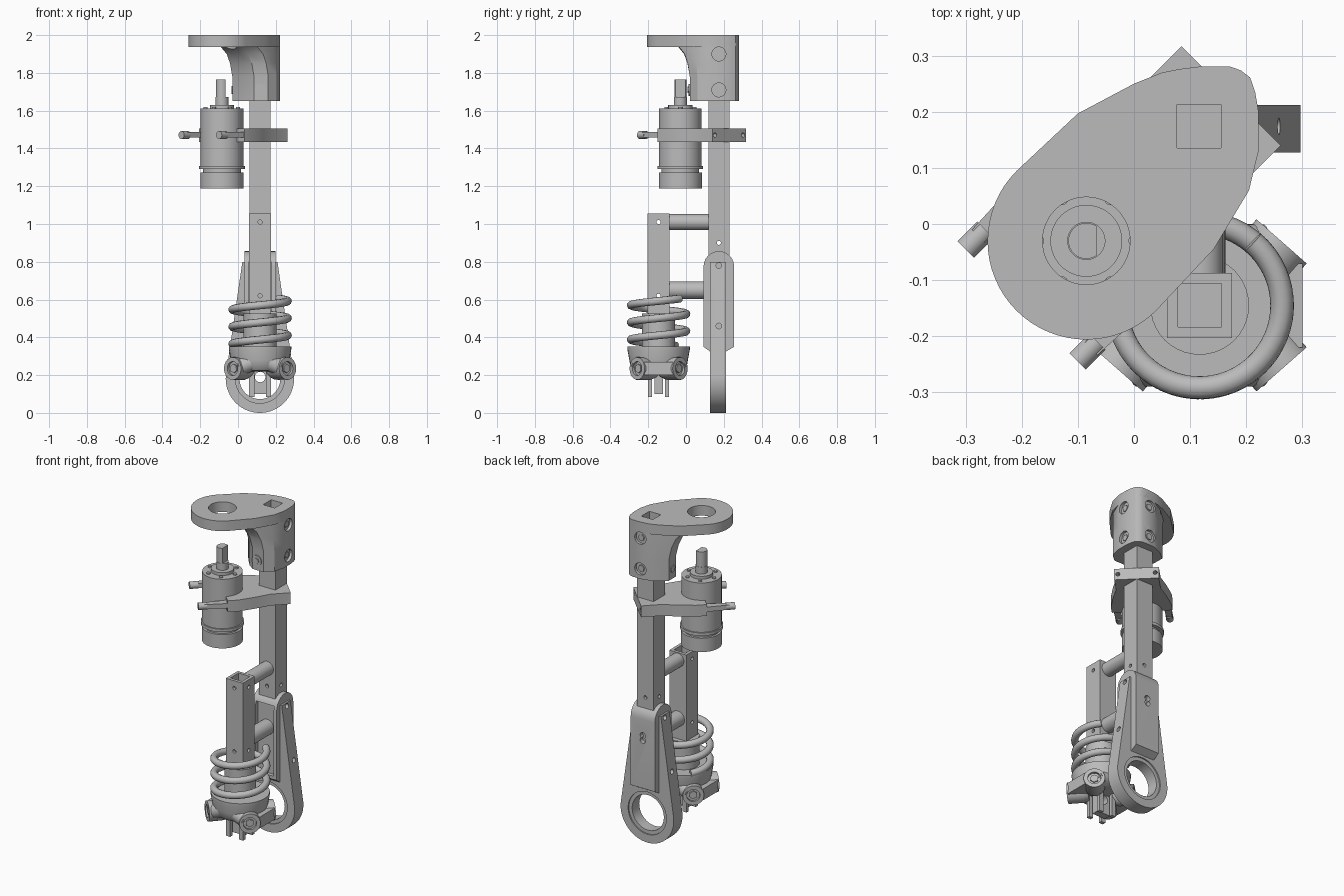
import bpy, bmesh, math
from mathutils import Vector

if "Cube" in bpy.data.objects:
    bpy.data.objects.remove(bpy.data.objects["Cube"])

grey = bpy.data.materials.new("machined_grey")
grey.use_nodes = True
grey.diffuse_color = (0.5, 0.5, 0.5, 1)
grey.node_tree.nodes["Principled BSDF"].inputs["Base Color"].default_value = (0.5, 0.5, 0.5, 1)

MX, MY = -0.085, -0.03       # motor axis
TX, TY = 0.116, 0.174        # main tube axis
SX, SY = 0.117, -0.145       # shock axis
D = math.sqrt(0.5)
parts = []


def loft(name, rows):
    """Skin a list of equal-length closed rings and cap both ends."""
    bm = bmesh.new()
    rings = [[bm.verts.new(p) for p in row] for row in rows]
    n = len(rings[0])
    for a, b in zip(rings, rings[1:]):
        for i in range(n):
            bm.faces.new((a[i], a[(i + 1) % n], b[(i + 1) % n], b[i]))
    bm.faces.new(rings[0])
    bm.faces.new(rings[-1])
    bmesh.ops.recalc_face_normals(bm, faces=bm.faces)
    mesh = bpy.data.meshes.new(name)
    bm.to_mesh(mesh)
    bm.free()
    ob = bpy.data.objects.new(name, mesh)
    bpy.context.collection.objects.link(ob)
    mesh.materials.append(grey)
    parts.append(ob)
    return ob


def box(name, x0, x1, y0, y1, z0, z1):
    return loft(name, [[(x0, y0, z), (x1, y0, z), (x1, y1, z), (x0, y1, z)] for z in (z0, z1)])


def turned(name, start, axis, profile, n=40):
    """Solid of revolution: profile is (distance along axis, radius)."""
    axis = Vector(axis).normalized()
    a = axis.orthogonal().normalized()
    b = axis.cross(a)
    ang = [2 * math.pi * i / n for i in range(n)]
    return loft(name, [[Vector(start) + axis * h + r * (a * math.cos(t) + b * math.sin(t)) for t in ang]
                       for h, r in profile])


def rod(name, start, axis, length, r, n=32):
    return turned(name, start, axis, [(0, r), (length, r)], n)


def boolean(ob, other, op='DIFFERENCE'):
    mod = ob.modifiers.new("cut", 'BOOLEAN')
    mod.operation, mod.object, mod.solver = op, other, 'EXACT'
    bpy.ops.object.select_all(action='DESELECT')
    bpy.context.view_layer.objects.active = ob
    ob.select_set(True)
    bpy.ops.object.modifier_apply(modifier=mod.name)
    parts.remove(other)
    bpy.data.objects.remove(other)


def circle(cx, cy, r, n=64):
    return [(cx + r * math.cos(2 * math.pi * i / n), cy + r * math.sin(2 * math.pi * i / n)) for i in range(n)]


def hull(points):
    """Convex outline of 2D points."""
    pts = sorted(set(points))

    def half(seq):
        out = []
        for p in seq:
            while len(out) > 1 and ((out[-1][0] - out[-2][0]) * (p[1] - out[-2][1])
                                    - (out[-1][1] - out[-2][1]) * (p[0] - out[-2][0])) <= 0:
                out.pop()
            out.append(p)
        return out[:-1]
    return half(pts) + half(pts[::-1])


def uv(u, v, z=0):
    """Point on the diagonal that runs from the motor to the main tube."""
    return (MX + (u - v) * D, MY + (u + v) * D, z)


# Top bracket: teardrop plate and the filleted sleeve below it
corner = [(.08, .276), (.12, .281), (.17, .281), (.19, .274), (.207, .261), (.216, .235), (.222, .2),
          (.222, .13), (.205, .06)]
flank = [(-.1, .197), (0, .25), (.05, .27)]
flank += [(y - .055, x + .055) for x, y in flank]
outline = hull(circle(MX, MY, .176) + corner + flank)
bracket = loft("bracket", [[(x, y, z) for x, y in outline] for z in (1.938, 2)])
inner = [(.16, .02), (.085, .02), (.045, .05), (.01, .09), (-.03, .14), (-.03, .21), (.02, .25)]
rows = []
for z, s in ((1.65, 0), (1.78, 0), (1.85, .012), (1.9, .03), (1.93, .055), (1.95, .075)):
    row = []
    for x, y in corner + inner:
        w = s * min(1, max(0, (.3 - (x - MX + y - MY) * D) / .1))
        row.append((x - w, y - w, z))
    rows.append(row)
boolean(bracket, loft("sleeve", rows), 'UNION')
boolean(bracket, rod("bore", (MX, MY, 1.9), (0, 0, 1), .2, .078, 48))
boolean(bracket, box("socket", TX - .039, TX + .039, TY - .039, TY + .039, 1.6, 2.1))
for z in (1.71, 1.9):
    boolean(bracket, rod("pocket", (.205, TY, z), (1, 0, 0), .1, .037))
    boolean(bracket, rod("pocket", (TX, .265, z), (0, 1, 0), .1, .037))
    rod("bracket_bolt", (.19, TY, z), (1, 0, 0), .022, .02, 6)
    rod("bracket_bolt", (TX, .25, z), (0, 1, 0), .022, .02, 6)
    rod("bracket_nut", (-.035, TY, z), (1, 0, 0), .1, .022, 6)
    rod("bracket_nut", (TX, .014, z), (0, 1, 0), .1, .032, 24)
    rod("bracket_nut_core", (TX, .008, z), (0, 1, 0), .1, .018, 6)


# Square tubes
def tube(name, cx, cy, half, wall, z0, z1, holes):
    ob = box(name, cx - half, cx + half, cy - half, cy + half, z0, z1)
    w = half - wall
    boolean(ob, box("hollow", cx - w, cx + w, cy - w, cy + w, z0 - .1, z1 + .1))
    for z in holes:
        boolean(ob, rod("hole", (cx - .2, cy, z), (1, 0, 0), .4, .011, 16))
        boolean(ob, rod("hole", (cx, cy - .2, z), (0, 1, 0), .4, .011, 16))


tube("main_tube", TX, TY, .056, .017, .42, 1.7, (.9,))
tube("shock_tube", SX, SY, .058, .019, .3, 1.055, (.62, 1.01))
for z, r in ((1.01, .042), (.65, .046)):
    rod("cross_rod", (SX, SY + .056, z), (0, 1, 0), .21, r)

# Motor with gearbox rings and flattened shaft
turned("motor", (MX, MY, 0), (0, 0, 1),
       [(1.187, .114), (1.272, .114), (1.272, .1), (1.29, .1), (1.29, .121), (1.308, .121),
        (1.308, .113), (1.612, .113), (1.612, .064), (1.63, .064), (1.63, .034), (1.672, .034), (1.672, .02)], 48)
shaft = rod("motor_shaft", (MX, MY, 1.62), (0, 0, 1), .145, .032)
boolean(shaft, box("flat", MX + .018, MX + .1, MY - .1, MY + .1, 1.66, 1.8))
for x, y in circle(MX, MY, .086, 6):
    rod("motor_screw", (x, y, 1.605), (0, 0, 1), .014, .011, 12)

# Motor clamp: cradle round the tube, with two slim arms and bolts
side = [(0, .17), (.06, .17), (.16, .15), (.25, .125), (.365, .125)]
edge = side + [(u, -v) for u, v in side[::-1]]
clamp = loft("motor_clamp", [[uv(u, v, z) for u, v in edge] for z in (1.435, 1.505)])
boolean(clamp, rod("bore", (MX, MY, 1.4), (0, 0, 1), .2, .112, 48))
for s in (-1, 1):
    boolean(clamp, rod("hole", uv(.3, s * .105, 1.471), (1, 1, 0), .1, .012, 16))
    arm = [(-.13, .126), (-.13, .158), (.02, .165), (.02, .118)]
    loft("clamp_arm", [[uv(u, s * v, z) for u, v in arm] for z in (1.457, 1.486)])
    rod("clamp_bolt_head", uv(-.163, s * .141, 1.471), (1, 1, 0), .05, .021, 16)

# Lower link: tapered plate with a ring end and a thick, rounded spine
R = .181
shape = hull(circle(TX, R, R) + [(TX - .085, .855), (TX + .085, .855)])
front = [(.035, .3), (.197, .3), (.197, .9), (.035, .9)]
cap = [(TY - .081 * math.cos(math.pi * i / 12), .775 + .081 * math.sin(math.pi * i / 12)) for i in range(13)]
spine_side = cap + [(.255, .35), (.212, .325), (.127, .325), (.093, .35)]
link = loft("lower_link", [[(x, y, z) for x, z in shape] for y in (.127, .212)])
boolean(link, box("top_trim", -.2, .5, 0, .4, .8, 1))
spine = loft("spine", [[(x, y, z) for y, z in spine_side] for x in (.034, .198)])
boolean(link, spine, 'UNION')
boolean(link, rod("bore", (TX, 0, R), (0, 1, 0), .4, .108, 48))
for y in (.1, .204):
    boolean(link, rod("bearing_seat", (TX, y, R), (0, 1, 0), .035, .13, 48))
boolean(link, box("channel", .055, .178, .05, .116, .37, .8))
boolean(link, box("tube_slot", TX - .0555, TX + .0555, TY - .0555, TY + .0555, .43, .9))
for z in (.645, .675):
    boolean(link, rod("slot", (TX, .2, z), (0, 1, 0), .1, .018, 16))
for z in (.46, .78):
    boolean(link, rod("hole", (-.2, TY, z), (1, 0, 0), .6, .015, 16))

# Coil spring
curve = bpy.data.curves.new("spring", 'CURVE')
curve.dimensions, curve.bevel_depth, curve.use_fill_caps = '3D', .021, True
curve.bevel_resolution = 3
steps = 150
line = curve.splines.new('POLY')
line.points.add(steps)
for i, p in enumerate(line.points):
    t = math.radians(50 - 990 * i / steps)
    p.co = (SX + .147 * math.cos(t), SY + .147 * math.sin(t), .605 - .25 * i / steps, 1)
spring = bpy.data.objects.new("coil_spring", curve)
curve.materials.append(grey)
bpy.context.collection.objects.link(spring)

# Spring cup with four bolted bosses
turned("spring_guide", (SX, SY, 0), (0, 0, 1), [(.33, .088), (.525, .088), (.525, .07)])
turned("spring_cup", (SX, SY, 0), (0, 0, 1),
       [(.22, .1), (.225, .13), (.25, .15), (.28, .155), (.335, .165), (.352, .165), (.352, .09)])
for sx in (-1, 1):
    for sy in (-1, 1):
        way = Vector((sx * .66, sy * .75, 0)).normalized()
        end = Vector((SX + sx * .146, SY + sy * .114, .235))
        boss = turned("boss", end - way * .12, way, [(0, .05), (.03, .06), (.12, .06)], 24)
        boolean(boss, rod("recess", end - way * .015, way, .05, .037, 24))
        rod("boss_bolt", end - way * .03, way, .024, .024, 6)
        x, y = SX + sx * .044, SY + sy * .045
        box("foot_post", x - .014, x + .014, y - .011, y + .011, .085, .26)
        rod("cup_arm", (SX, SY + sy * .1, .285), (sx, 0, -.4), .12, .045, 20)
    x = SX + sx * .14
    box("side_pad", x - .043, x + .043, SY - .075, SY + .075, .2, .27)

# Slotted foot with a pin hole
foot = box("foot", SX - .045, SX + .045, SY - .022, SY + .022, .1, .26)
boolean(foot, rod("pin_hole", (SX, SY - .1, .19), (0, 1, 0), .2, .028, 24))

# Smooth the round faces and keep the edges crisp
bpy.ops.object.select_all(action='DESELECT')
for ob in parts:
    ob.select_set(True)
bpy.context.view_layer.objects.active = parts[0]
bpy.ops.object.shade_smooth_by_angle(angle=math.radians(32))
